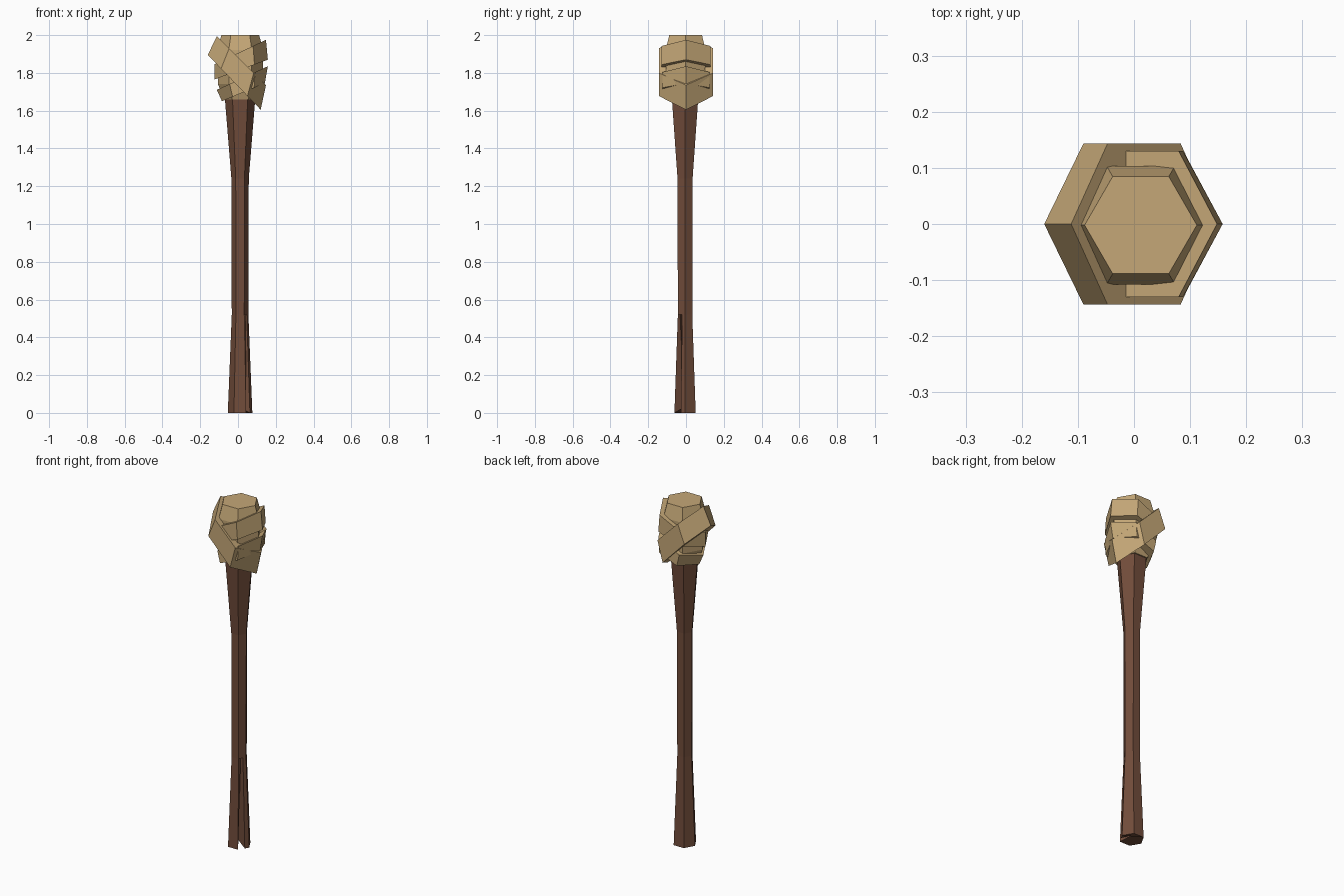
import bpy, math
from mathutils import Vector

if "Cube" in bpy.data.objects:
    bpy.data.objects.remove(bpy.data.objects["Cube"])

def material(name, rgb):
    m = bpy.data.materials.new(name)
    m.diffuse_color = (*rgb, 1)
    m.use_nodes = True
    m.node_tree.nodes["Principled BSDF"].inputs["Base Color"].default_value = m.diffuse_color
    return m

wood = material("dark_wood", (0.165, 0.073, 0.043))
cloth = material("tan_cloth", (0.56, 0.39, 0.185))

def loft(name, rings, mat):
    """Closed solid through a stack of equal-sized rings."""
    n = len(rings[0])
    verts = [v for r in rings for v in r]
    faces = [tuple(reversed(range(n)))]
    for k in range(len(rings) - 1):
        for i in range(n):
            j = (i + 1) % n
            faces.append((k*n + i, k*n + j, (k+1)*n + j, (k+1)*n + i))
    faces.append(tuple(range((len(rings)-1)*n, len(rings)*n)))
    me = bpy.data.meshes.new(name)
    me.from_pydata(verts, [], faces)
    me.materials.append(mat)
    ob = bpy.data.objects.new(name, me)
    bpy.context.collection.objects.link(ob)
    return ob

def hexagon(cx, cy, z, r):
    return [Vector((cx + r*math.cos(math.radians(a)), cy + r*math.sin(math.radians(a)), z))
            for a in range(0, 360, 60)]

# Handle: flared hexagonal stick with a split in its front right face at the foot
rings = []
for z, r, depth, lift in ((0, .065, .06, .03), (.52, .044, 0, 0), (1.24, .046, 0, 0), (1.72, .085, 0, 0)):
    h = hexagon(.011, -.005, z, r)
    a, b = h[5], h[0]
    inward = Vector((-.8, .6, 0))
    h += [a.lerp(b, .3) + inward*depth + Vector((0, 0, lift)), a.lerp(b, .6)]
    rings.append(h)
loft("handle", rings, wood)

# Cloth core with the flat top
loft("cloth_core", [hexagon(.012, -.002, z, r) for z, r in
                    ((1.66, .085), (1.74, .118), (1.92, .122), (2.0, .1))], cloth)

def wrap(name, left_low, left_high, right_low, right_high, ry):
    """Six-sided tilted cloth band, given its left and right ends as (x, z)."""
    rings = []
    for (x0, z0), (x1, z1) in ((left_low, right_low), (left_high, right_high)):
        ring = []
        for a in range(0, 360, 60):
            t = (1 + math.cos(math.radians(a))) / 2
            ring.append((x0 + (x1 - x0)*t, ry*math.sin(math.radians(a)), z0 + (z1 - z0)*t))
        rings.append(ring)
    loft(name, rings, cloth)

# Wound cloth strips
wrap("diagonal_wrap", (-.16, 1.895), (-.112, 1.995), (.12, 1.605), (.148, 1.735), .166)
wrap("upper_wrap", (-.125, 1.765), (-.125, 1.845), (.158, 1.87), (.148, 1.975), .15)
wrap("lower_wrap", (-.085, 1.65), (-.112, 1.71), (.142, 1.745), (.158, 1.835), .145)
